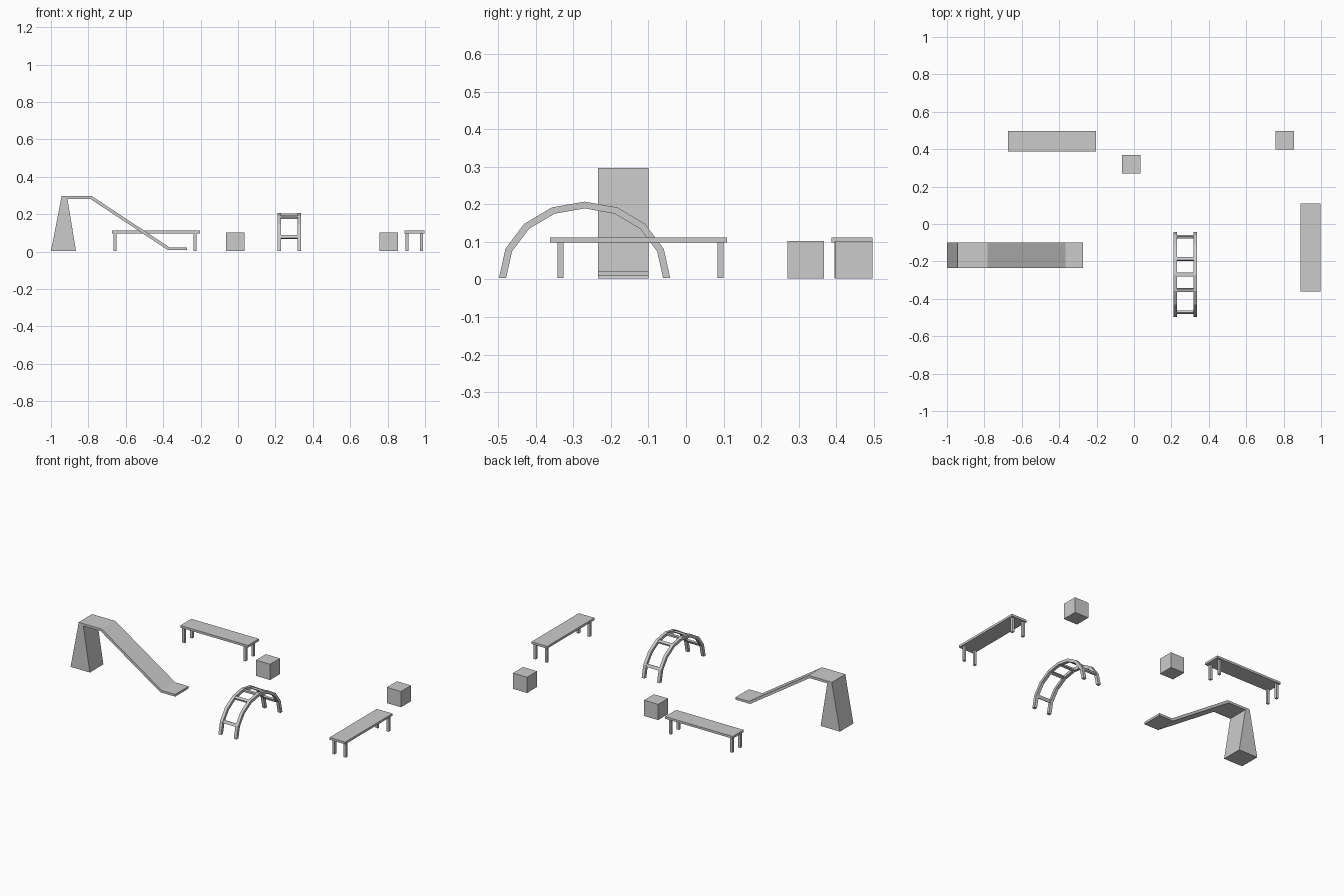
import bpy, bmesh, math
from mathutils import Matrix, Vector

if "Cube" in bpy.data.objects:
    bpy.data.objects.remove(bpy.data.objects["Cube"])


def make(name, bm):
    bmesh.ops.recalc_face_normals(bm, faces=bm.faces)
    me = bpy.data.meshes.new(name)
    bm.to_mesh(me)
    bm.free()
    ob = bpy.data.objects.new(name, me)
    bpy.context.collection.objects.link(ob)
    return ob


def add_box(bm, center, size, rot=Matrix.Identity(4)):
    m = Matrix.Translation(center) @ rot @ Matrix.Diagonal((*size, 1))
    bmesh.ops.create_cube(bm, size=1, matrix=m)


def box(name, center, size):
    bm = bmesh.new()
    add_box(bm, center, size)
    return make(name, bm)


def prism(name, points, direction, to3d):
    """Extrude a closed 2D profile along a direction."""
    bm = bmesh.new()
    face = bm.faces.new([bm.verts.new(to3d(*p)) for p in points])
    out = bmesh.ops.extrude_face_region(bm, geom=[face], use_keep_orig=True)
    bmesh.ops.translate(bm, vec=direction,
                        verts=[v for v in out["geom"] if isinstance(v, bmesh.types.BMVert)])
    return make(name, bm)


# Slide: tapered tower and bent chute
xz = lambda x, z: (x, -0.234, z)
depth = (0, 0.134, 0)
prism("slide_tower", [(-1, 0.002), (-0.866, 0.002), (-0.912, 0.282), (-0.944, 0.292)], depth, xz)
prism("slide_chute", [(-0.944, 0.297), (-0.782, 0.297), (-0.367, 0.023), (-0.273, 0.023),
                      (-0.273, 0.009), (-0.376, 0.009), (-0.79, 0.282), (-0.944, 0.282)], depth, xz)


# Benches: plank top on four posts, legs slightly off centre
def bench(name, x, y, angle):
    place = Matrix.Translation((x, y, 0)) @ Matrix.Rotation(angle, 4, 'Z')
    top = box(name + "_top", (0, 0, 0.105), (0.470, 0.109, 0.014))
    bm = bmesh.new()
    for lx in (-0.219, 0.207):
        for ly in (-0.040, 0.038):
            add_box(bm, (lx, ly, 0.0515), (0.016, 0.015, 0.095))
    legs = make(name + "_legs", bm)
    for ob in (top, legs):
        ob.data.transform(place)


bench("back_bench", -0.4375, 0.4425, 0)
bench("side_bench", 0.9435, -0.1265, -math.pi / 2)

# Loose cubes
box("middle_cube", (-0.015, 0.319, 0.0525), (0.098, 0.098, 0.099))
box("corner_cube", (0.806, 0.447, 0.0525), (0.098, 0.100, 0.099))

# Climbing arch: two faceted rails with flat rungs
CY = -0.270


def arc(i, ry, rz):
    a = math.pi * i / 8
    return CY - ry * math.cos(a), 0.004 + rz * math.sin(a)


profile = [arc(i, 0.228, 0.203) for i in range(9)] + [arc(i, 0.209, 0.185) for i in range(8, -1, -1)]
for side, x0 in (("left", 0.212), ("right", 0.319)):
    prism(side + "_arch_rail", profile, (0.019, 0, 0), lambda y, z: (x0, y, z))

bm = bmesh.new()
for i in (1, 3, 4, 5, 7):
    y, z = arc(i, 0.2185, 0.194)
    a = math.pi * i / 8
    tilt = math.atan2(0.194 * math.cos(a), 0.2185 * math.sin(a))
    add_box(bm, (0.275, y, z), (0.092, 0.019, 0.011), Matrix.Rotation(tilt, 4, 'X'))
make("arch_rungs", bm)
